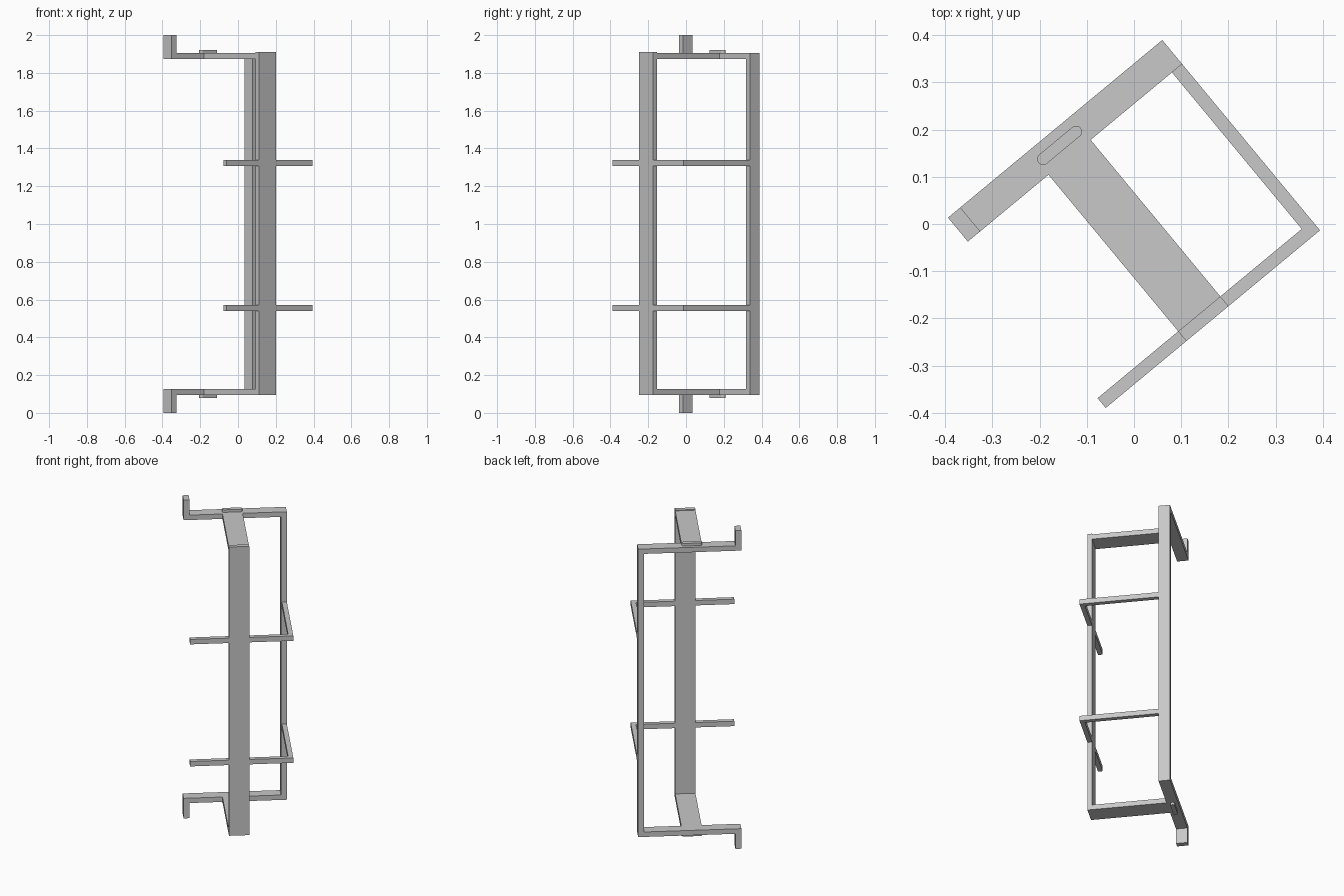
import bpy, bmesh, math
from mathutils import Matrix

cube = bpy.data.objects.get("Cube")
if cube:
    bpy.data.objects.remove(cube, do_unlink=True)

grey = bpy.data.materials.new("plain_grey")
grey.use_nodes = True
GREY = (0.58, 0.58, 0.58, 1)
grey.diffuse_color = GREY
grey.node_tree.nodes["Principled BSDF"].inputs["Base Color"].default_value = GREY

# The whole frame is laid out square, then turned about the vertical
TURN = Matrix.Rotation(math.radians(39.65), 4, "Z")


def add(name, bm):
    bmesh.ops.recalc_face_normals(bm, faces=bm.faces)
    mesh = bpy.data.meshes.new(name)
    bm.to_mesh(mesh)
    bm.free()
    mesh.materials.append(grey)
    obj = bpy.data.objects.new(name, mesh)
    bpy.context.collection.objects.link(obj)
    obj.matrix_world = TURN
    return obj


def prism(name, outline, z0, z1):
    bm = bmesh.new()
    base = bm.faces.new([bm.verts.new((x, y, z0)) for x, y in outline])
    top = bmesh.ops.extrude_face_region(bm, geom=[base])["geom"]
    for v in top:
        if isinstance(v, bmesh.types.BMVert):
            v.co.z = z1
    return add(name, bm)


def box(name, x, y, z):
    outline = [(x[0], y[0]), (x[1], y[0]), (x[1], y[1]), (x[0], y[1])]
    return prism(name, outline, *z)


def pill(name, cx, cy, half, r, z0, z1):
    outline = []
    for side in (1, -1):
        for i in range(13):
            a = math.pi * (i / 12 - 0.5) + (0 if side > 0 else math.pi)
            outline.append((cx + side * (half - r) + r * math.cos(a), cy + r * math.sin(a)))
    return prism(name, outline, z0, z1)


END = 0.295            # half width of the frame
BACK = (0.196, 0.262)  # depth of the rear bars
FRONT = (-0.262, -0.235)
PLATE = (-0.073, 0.043)
BOTTOM, TOP, THICK = 0.095, 1.91, 0.031

# Wide front plate and rear corner post
box("front_plate", PLATE, FRONT, (BOTTOM, TOP))
box("rear_post", (0.261, END), BACK, (BOTTOM + THICK, TOP - THICK))

# End bars, connecting plates, hooks and pads at both ends
for end, flip in (("lower", False), ("upper", True)):
    def span(a, b):
        return (2 - b, 2 - a) if flip else (a, b)
    level = span(BOTTOM, BOTTOM + THICK)
    box(end + "_rear_bar", (-END, END), BACK, level)
    box(end + "_connecting_plate", PLATE, (FRONT[1], BACK[0]), level)
    box(end + "_hook", (-END, -0.261), BACK, span(0, BOTTOM))
    pill(end + "_pad", -0.015, 0.229, 0.058, 0.0125, *span(0.079, BOTTOM))

# Cross bars with a side arm running back to the post
for name, z in (("lower", 0.555), ("upper", 1.322)):
    level = (z - 0.0155, z + 0.0155)
    box(name + "_cross_bar_right", (-END, PLATE[0]), FRONT, level)
    box(name + "_cross_bar_left", (PLATE[1], END), FRONT, level)
    box(name + "_side_arm", (0.267, END), (FRONT[1], BACK[0]), level)
